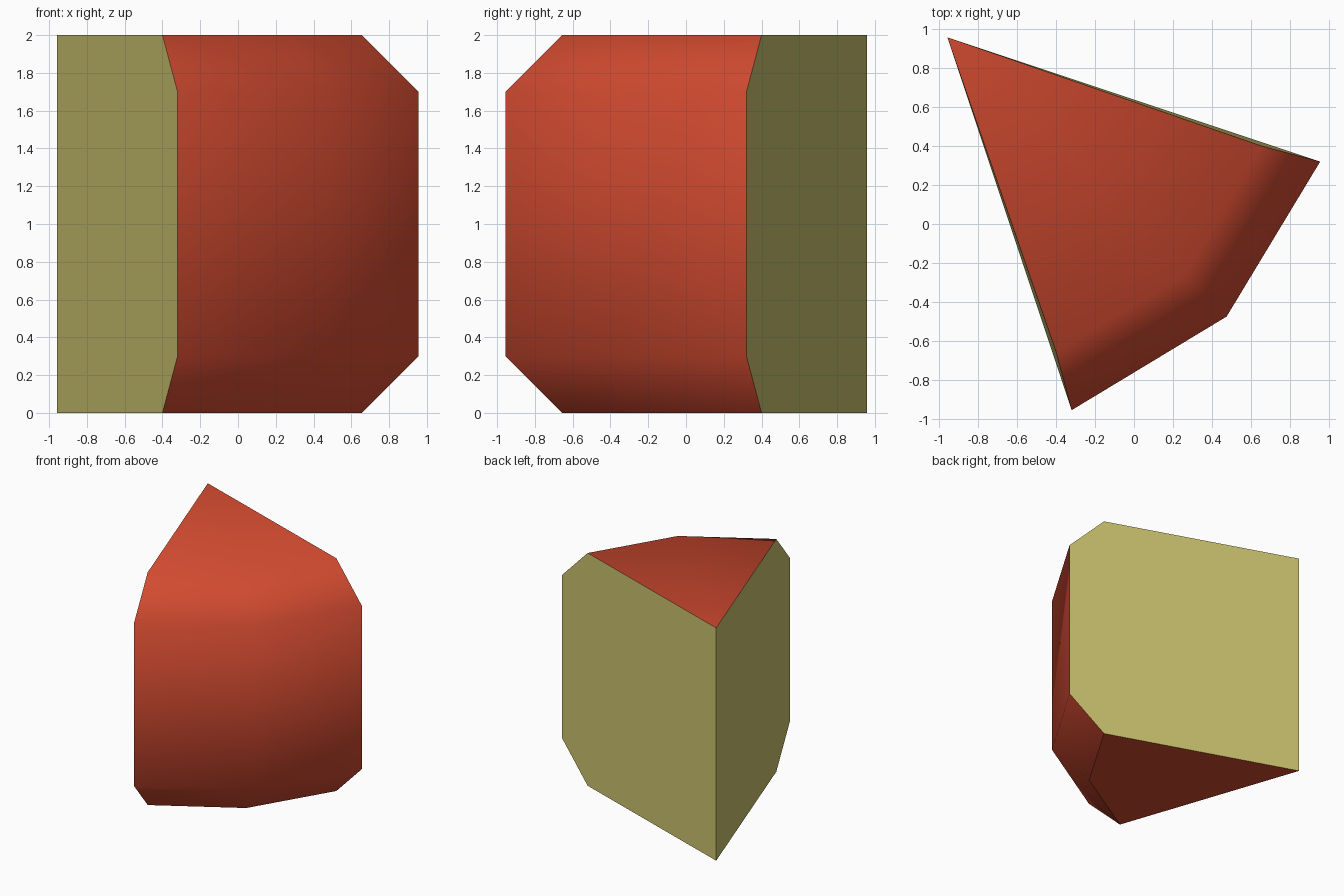
import bpy, bmesh

if "Cube" in bpy.data.objects:
    bpy.data.objects.remove(bpy.data.objects["Cube"])


def material(name, color):
    m = bpy.data.materials.new(name)
    m.diffuse_color = (*color, 1)
    m.use_nodes = True
    m.node_tree.nodes["Principled BSDF"].inputs["Base Color"].default_value = m.diffuse_color
    return m


rind = material("red rind", (0.65, 0.07, 0.03))
flesh = material("pale yellow cut", (0.60, 0.55, 0.16))

TIP = (-0.957, 0.957)                                   # inner corner of the wedge
WIDE = [(0.955, 0.32), (0.475, -0.475), (-0.32, -0.955)]  # outer rim at mid height
NARROW = [(0.655, 0.40), (0.26, -0.26), (-0.40, -0.655)]  # outer rim at top and bottom

bm = bmesh.new()
rings = [[bm.verts.new((x, y, z)) for x, y in outline]
         for z, outline in ((0, NARROW), (0.3, WIDE), (1.7, WIDE), (2, NARROW))]
tip_low = bm.verts.new((*TIP, 0))
tip_high = bm.verts.new((*TIP, 2))

# Curved rind: smooth bands between the rings
for low, high in zip(rings, rings[1:]):
    for i in range(2):
        bm.faces.new((low[i], low[i + 1], high[i + 1], high[i]))

# Top and bottom rind
bm.faces.new((tip_high, *rings[-1]))
bottom = bm.faces.new((tip_low, *rings[0]))
for f in bm.faces:
    f.smooth = True

# Two flat cut sides
cuts = [bm.faces.new((tip_low, *[r[i] for r in rings], tip_high)) for i in (0, 2)]
for f in cuts:
    f.material_index = 1
    f.smooth = False
for f in cuts + [bottom]:
    for e in f.edges:
        e.smooth = False

bmesh.ops.recalc_face_normals(bm, faces=bm.faces)
mesh = bpy.data.meshes.new("wedge")
bm.to_mesh(mesh)
bm.free()
mesh.materials.append(rind)
mesh.materials.append(flesh)
wedge = bpy.data.objects.new("wedge", mesh)
bpy.context.collection.objects.link(wedge)
